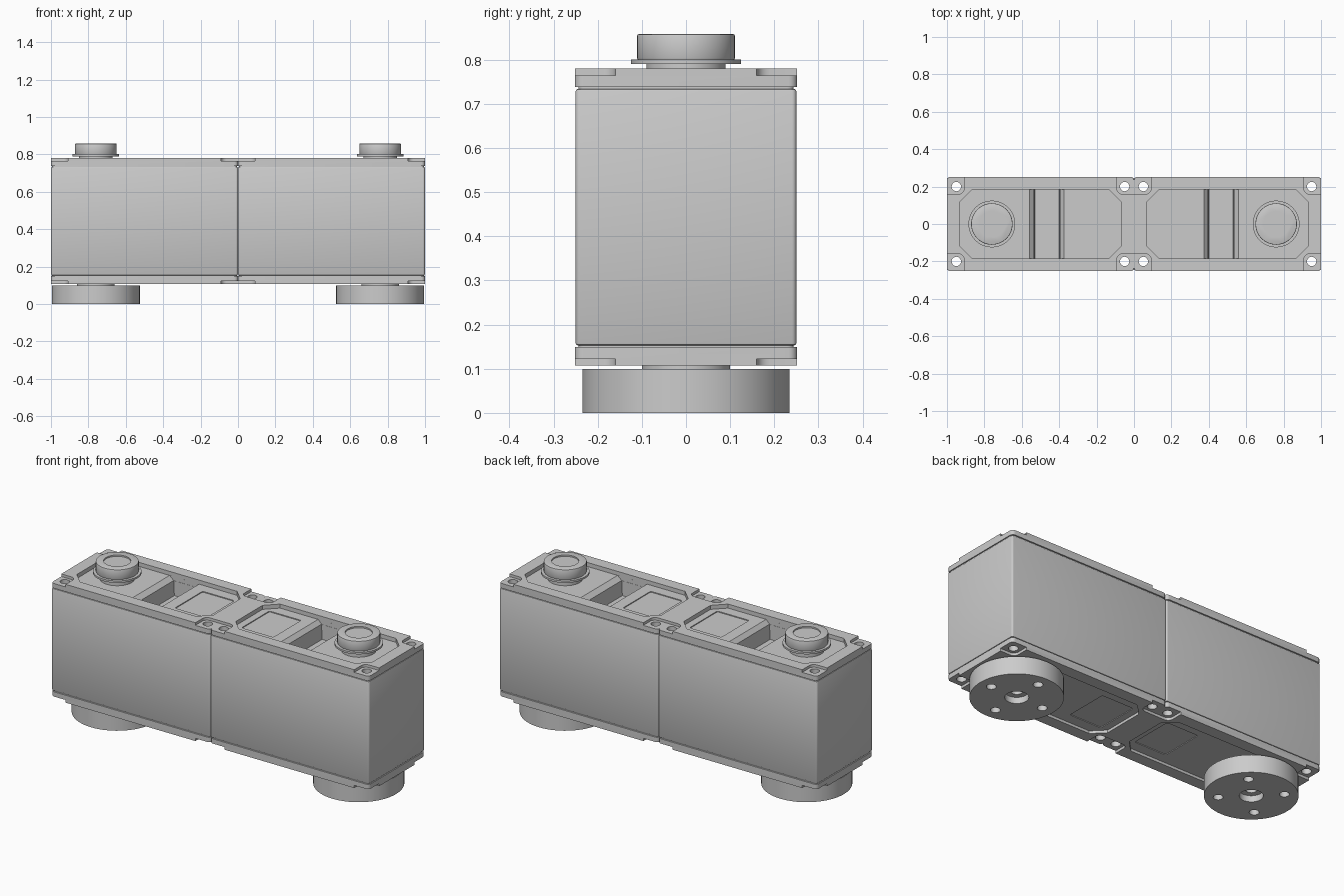
import bpy, bmesh, math

if "Cube" in bpy.data.objects:
    bpy.data.objects.remove(bpy.data.objects["Cube"], do_unlink=True)

grey = bpy.data.materials.new("plain_grey")
grey.use_nodes = True
colour = (0.6, 0.6, 0.6, 1)
grey.diffuse_color = colour
grey.node_tree.nodes["Principled BSDF"].inputs["Base Color"].default_value = colour


def prism(name, pts, lo, hi, along_y=False):
    """Extrude a 2D outline upwards, or along y for a side profile."""
    bm = bmesh.new()
    put = (lambda p, h: (p[0], h, p[1])) if along_y else (lambda p, h: (p[0], p[1], h))
    rings = [[bm.verts.new(put(p, h)) for p in pts] for h in (lo, hi)]
    bm.faces.new(rings[0])
    bm.faces.new(rings[1])
    for i in range(len(pts)):
        j = (i + 1) % len(pts)
        bm.faces.new((rings[0][i], rings[0][j], rings[1][j], rings[1][i]))
    bmesh.ops.recalc_face_normals(bm, faces=bm.faces[:])
    mesh = bpy.data.meshes.new(name)
    bm.to_mesh(mesh)
    bm.free()
    mesh.materials.append(grey)
    ob = bpy.data.objects.new(name, mesh)
    bpy.context.collection.objects.link(ob)
    return ob


def circle(x, y, r, n=48):
    return [(x + r * math.cos(2 * math.pi * i / n), y + r * math.sin(2 * math.pi * i / n))
            for i in range(n)]


def rounded(x0, x1, y0, y1, r, steps=5):
    pts = []
    corners = ((x1 - r, y1 - r), (x0 + r, y1 - r), (x0 + r, y0 + r), (x1 - r, y0 + r))
    for k, (cx, cy) in enumerate(corners):
        for i in range(steps + 1):
            a = math.pi / 2 * (k + i / steps)
            pts.append((cx + r * math.cos(a), cy + r * math.sin(a)))
    return pts


def octagon(x0, x1, y, c):
    return [(x0 + c, -y), (x1 - c, -y), (x1, c - y), (x1, y - c),
            (x1 - c, y), (x0 + c, y), (x0, y - c), (x0, c - y)]


def bake(ob):
    dg = bpy.context.evaluated_depsgraph_get()
    mesh = bpy.data.meshes.new_from_object(ob.evaluated_get(dg))
    ob.modifiers.clear()
    ob.data = mesh


def cut(ob, pts, lo, hi, along_y=False):
    cutter = prism("cutter", pts, lo, hi, along_y)
    mod = ob.modifiers.new("cut", "BOOLEAN")
    mod.operation, mod.solver, mod.object = "DIFFERENCE", "EXACT", cutter
    bake(ob)
    bpy.data.objects.remove(cutter, do_unlink=True)


def bevel(ob, width, segments=2):
    mod = ob.modifiers.new("bevel", "BEVEL")
    mod.width, mod.segments, mod.limit_method = width, segments, "ANGLE"
    bake(ob)


parts = []
for side, s in (("left", 1), ("right", -1)):
    flip = lambda pts: [(s * x, y) for x, y in pts]
    screws = [(s * x, y) for x in (0.05, 0.95) for y in (-0.2, 0.2)]
    trench = flip([(0.375, 0.9), (0.375, 0.757), (0.396, 0.735), (0.4, 0.65),
                   (0.53, 0.65), (0.534, 0.735), (0.56, 0.757), (0.56, 0.9)])
    label = flip(rounded(0.11, 0.31, -0.125, 0.125, 0.01))

    # Main casing
    body = prism(side + "_casing", flip(rounded(0.001, 0.999, -0.25, 0.25, 0.01)), 0.153, 0.734)
    bevel(body, 0.005)
    cut(body, trench, -0.185, 0.185, True)

    # Top and bottom covers, with corner steps and a shallow pocket
    outline = flip(rounded(0.0, 1.0, -0.252, 0.252, 0.02))
    top = prism(side + "_top_cover", outline, 0.738, 0.78)
    base = prism(side + "_bottom_cover", outline, 0.107, 0.149)
    gasket = prism(side + "_gasket_core", flip(rounded(0.006, 0.994, -0.244, 0.244, 0.015)), 0.145, 0.742)
    cut(gasket, trench, -0.186, 0.186, True)
    pocket = flip(octagon(0.07, 0.93, 0.185, 0.065))
    cut(top, pocket, 0.757, 0.9)
    cut(top, trench, -0.1849, 0.1849, True)
    cut(top, label, 0.752, 0.9)
    cut(base, pocket, 0.0, 0.122)
    cut(base, label, 0.0, 0.126)
    for x0, x1 in ((-0.1, 0.092), (0.908, 1.1)):
        for y0, y1 in ((-0.4, -0.16), (0.16, 0.4)):
            step = flip(rounded(x0, x1, y0, y1, 0.03))
            cut(top, step, 0.765, 0.9)
            cut(base, step, 0.0, 0.122)
    for ob in (top, base, body, gasket):
        for x, y in screws:
            cut(ob, circle(x, y, 0.025, 20), -0.1, 1.0)

    # Upper output hub: neck, flange and cap with a dished centre
    cx = 0.76 * s
    parts += [prism(side + "_hub_neck", circle(cx, 0, 0.09), 0.75, 0.795),
              prism(side + "_hub_flange", circle(cx, 0, 0.125), 0.79, 0.801)]
    hub = prism(side + "_hub_cap", circle(cx, 0, 0.111), 0.8, 0.858)
    bevel(hub, 0.004)
    cut(hub, circle(cx, 0, 0.07), 0.85, 0.9)

    # Lower disc with bolt holes and a stepped centre bore
    disc = prism(side + "_lower_disc", circle(cx, 0, 0.235, 64), 0.0, 0.1)
    cut(disc, circle(cx, 0, 0.06), -0.1, 0.035)
    cut(disc, circle(cx, 0, 0.03, 24), -0.1, 0.08)
    turn = 0 if s > 0 else math.pi / 4
    for k in range(4):
        a = turn + k * math.pi / 2
        cut(disc, circle(cx + 0.165 * math.cos(a), 0.165 * math.sin(a), 0.025, 20), -0.1, 0.06)
    parts.append(prism(side + "_disc_neck", circle(cx, 0, 0.1), 0.095, 0.13))
    parts += [body, top, base, gasket, hub, disc]

# Smooth the round walls and keep the edges crisp
bpy.ops.object.select_all(action="DESELECT")
for ob in parts:
    ob.select_set(True)
bpy.context.view_layer.objects.active = parts[0]
bpy.ops.object.shade_smooth_by_angle(angle=math.radians(30))
